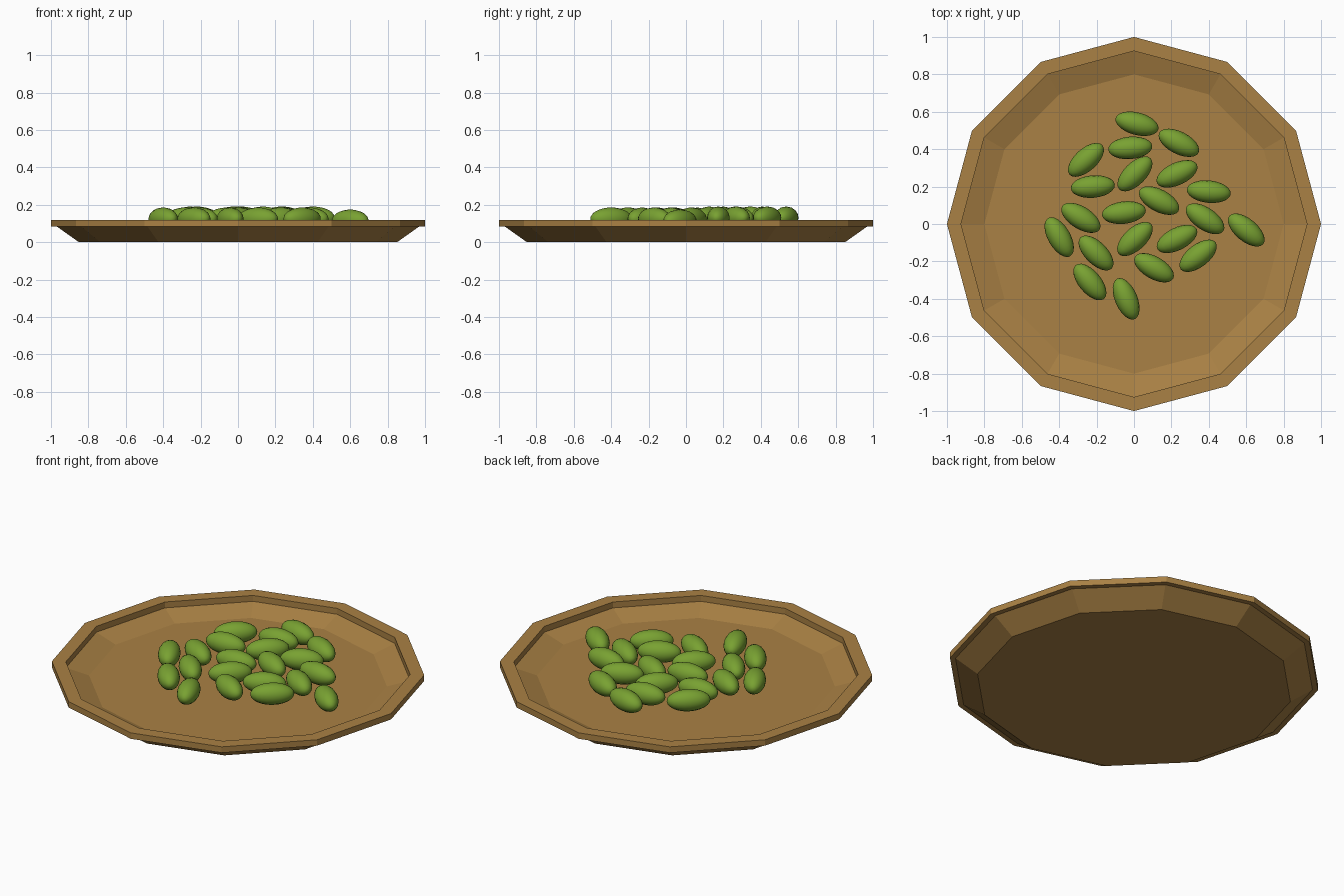
import bpy, bmesh, math
from mathutils import Matrix

if "Cube" in bpy.data.objects:
    bpy.data.objects.remove(bpy.data.objects["Cube"])


def material(name, color):
    m = bpy.data.materials.new(name)
    m.diffuse_color = (*color, 1)
    m.use_nodes = True
    m.node_tree.nodes["Principled BSDF"].inputs["Base Color"].default_value = m.diffuse_color
    return m


wood = material("warm brown wood", (0.40, 0.22, 0.058))
green = material("olive green", (0.19, 0.36, 0.032))


def finish(name, bm, mat):
    mesh = bpy.data.meshes.new(name)
    bmesh.ops.recalc_face_normals(bm, faces=bm.faces)
    bm.to_mesh(mesh)
    bm.free()
    mesh.materials.append(mat)
    obj = bpy.data.objects.new(name, mesh)
    bpy.context.collection.objects.link(obj)
    return obj


# Twelve-sided shallow tray turned from a (radius, height) profile
SIDES = 12
profile = [(0.85, 0), (0.97, 0.085), (1, 0.085), (1, 0.12),
           (0.925, 0.12), (0.925, 0.085), (0.8, 0.045)]
bm = bmesh.new()
rings = []
for r, z in profile:
    angles = [2 * math.pi * i / SIDES for i in range(SIDES)]
    rings.append([bm.verts.new((r * math.cos(a), r * math.sin(a), z)) for a in angles])
for low, high in zip(rings, rings[1:]):
    for i in range(SIDES):
        j = (i + 1) % SIDES
        bm.faces.new((low[i], low[j], high[j], high[i]))
bm.faces.new(rings[0][::-1])   # underside
bm.faces.new(rings[-1])        # floor
finish("tray", bm, wood)

# Scattered oval pods: x, y, heading in degrees
pods = [
    (0.016, 0.536, -15), (0.24, 0.434, -27), (-0.02, 0.407, 5),
    (-0.257, 0.343, 42), (0.005, 0.268, 45), (0.23, 0.268, 25),
    (-0.22, 0.20, 5), (0.40, 0.173, -6), (0.134, 0.125, -28),
    (-0.054, 0.061, 7), (-0.284, 0.033, -32), (0.38, 0.028, -34),
    (0.60, -0.032, -40), (-0.40, -0.07, -60), (-0.203, -0.155, -45),
    (0.005, -0.08, 43), (0.23, -0.08, 27), (0.107, -0.234, -30),
    (0.343, -0.17, 38), (-0.236, -0.31, -50), (-0.042, -0.40, -67),
]
for n, (x, y, heading) in enumerate(pods, 1):
    bm = bmesh.new()
    lay_down = Matrix.Rotation(math.pi / 2, 4, 'Y')
    stretch = Matrix.Diagonal((0.118, 0.06, 0.06, 1))
    bmesh.ops.create_uvsphere(bm, u_segments=16, v_segments=12, radius=1,
                              matrix=stretch @ lay_down)
    for f in bm.faces:
        f.smooth = True
    pod = finish(f"pod_{n:02d}", bm, green)
    # pods sit a little lower toward the tray edge at the right
    z = 0.115 if x > 0.5 else 0.131 if y > 0.1 else 0.126
    pod.location = (x, y, z)
    pod.rotation_euler = (0, 0, math.radians(heading))
